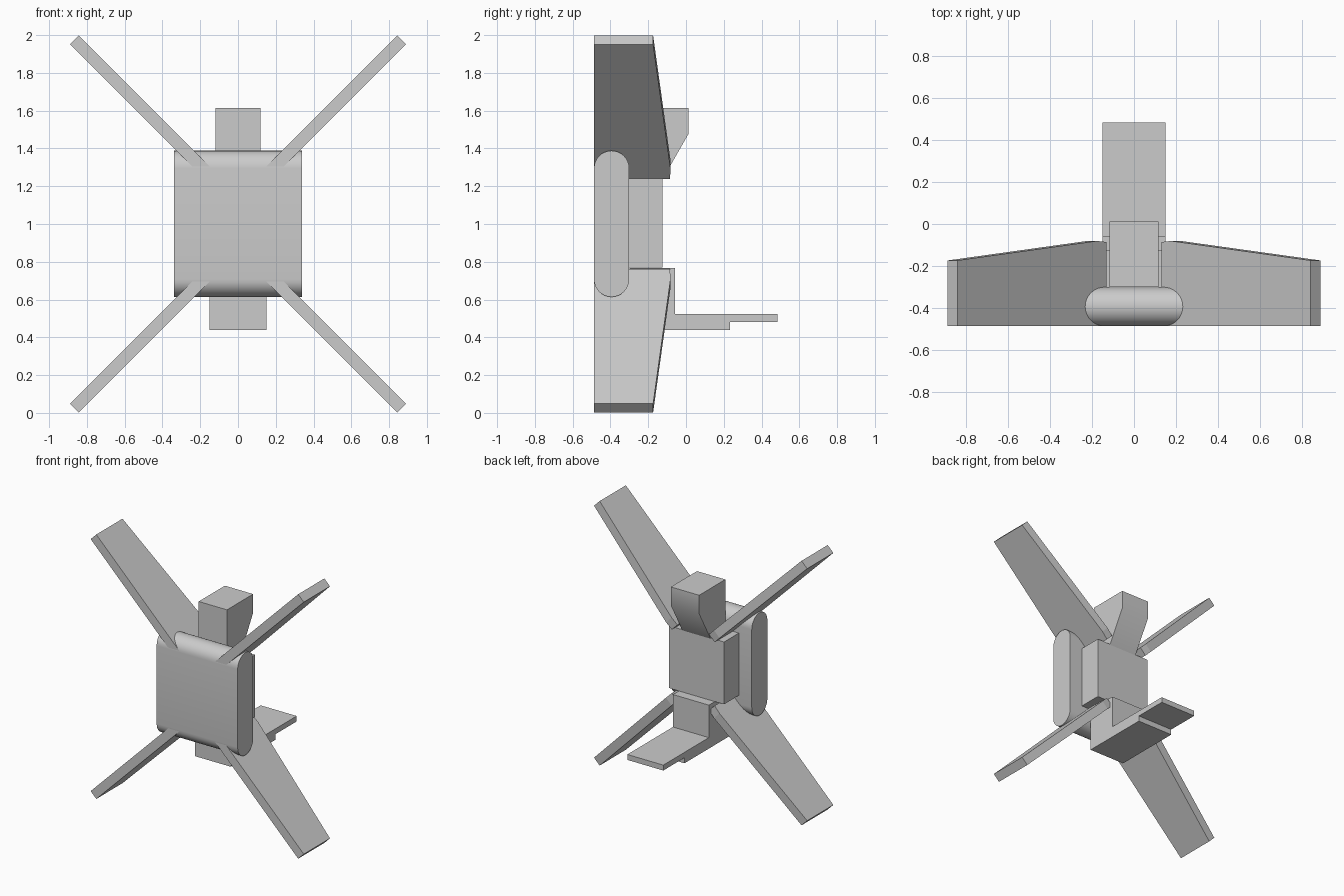
import bpy, bmesh
from math import radians, pi, sin, cos
from mathutils import Vector

if "Cube" in bpy.data.objects:
    bpy.data.objects.remove(bpy.data.objects["Cube"], do_unlink=True)

grey = bpy.data.materials.new("plain grey")
grey.use_nodes = True
grey.diffuse_color = (0.6, 0.6, 0.6, 1)
grey.node_tree.nodes["Principled BSDF"].inputs["Base Color"].default_value = (0.6, 0.6, 0.6, 1)


def prism(name, outline, offset, smooth=None):
    """Extrude a closed 3D outline symmetrically along plus and minus offset."""
    bm = bmesh.new()
    offset = Vector(offset)
    face = bm.faces.new([bm.verts.new(Vector(p) - offset) for p in outline])
    new = bmesh.ops.extrude_face_region(bm, geom=[face], use_keep_orig=True)["geom"]
    bmesh.ops.translate(bm, vec=offset * 2,
                        verts=[v for v in new if isinstance(v, bmesh.types.BMVert)])
    bmesh.ops.recalc_face_normals(bm, faces=bm.faces)
    mesh = bpy.data.meshes.new(name)
    bm.to_mesh(mesh)
    bm.free()
    mesh.materials.append(grey)
    obj = bpy.data.objects.new(name, mesh)
    bpy.context.collection.objects.link(obj)
    if smooth:
        bpy.ops.object.select_all(action='DESELECT')
        obj.select_set(True)
        bpy.context.view_layer.objects.active = obj
        bpy.ops.object.shade_smooth_by_angle(angle=radians(smooth))
    return obj


def side_prism(name, profile, half_width, smooth=None):
    """Prism across x from a (y, z) side profile."""
    return prism(name, [(0, y, z) for y, z in profile], (half_width, 0, 0), smooth)


# Rounded front body: a stadium profile
R, MID_Y, STEPS = 0.093, -0.394, 16
stadium = []
for centre_z, start in ((1.295, 0), (0.707, pi)):
    for i in range(STEPS + 1):
        a = start + pi * i / STEPS
        stadium.append((MID_Y + R * cos(a), centre_z + R * sin(a)))
side_prism("front_body", stadium, 0.338, 30)

# Rear block behind the body
side_prism("rear_block", [(-0.31, 0.77), (-0.125, 0.77), (-0.125, 1.24), (-0.31, 1.24)], 0.23)

# Head with a sloped back
side_prism("head", [(-0.3, 1.235), (-0.125, 1.235), (0.012, 1.475),
                    (0.012, 1.615), (-0.3, 1.615)], 0.118, 40)

# Lower column with a stepped foot reaching backwards
side_prism("foot", [(-0.3, 0.44), (0.232, 0.44), (0.232, 0.482), (0.485, 0.482),
                    (0.485, 0.523), (-0.058, 0.523), (-0.058, 0.768), (-0.3, 0.768)], 0.15)

# Four diagonal tapered wings: (distance from the centre line, y)
wing = [(0.155, -0.486), (0.866, -0.486), (0.866, -0.174), (0.2, -0.081), (0.155, -0.086)]
HALF = 0.0235
for sx, side in ((1, "left"), (-1, "right")):
    for sz, level in ((1, "upper"), (-1, "lower")):
        outline = [(sx * d, y, 1 + sz * (d + 0.108)) for d, y in wing]
        prism(f"{level}_{side}_wing", outline, (-sx * HALF, 0, sz * HALF))
